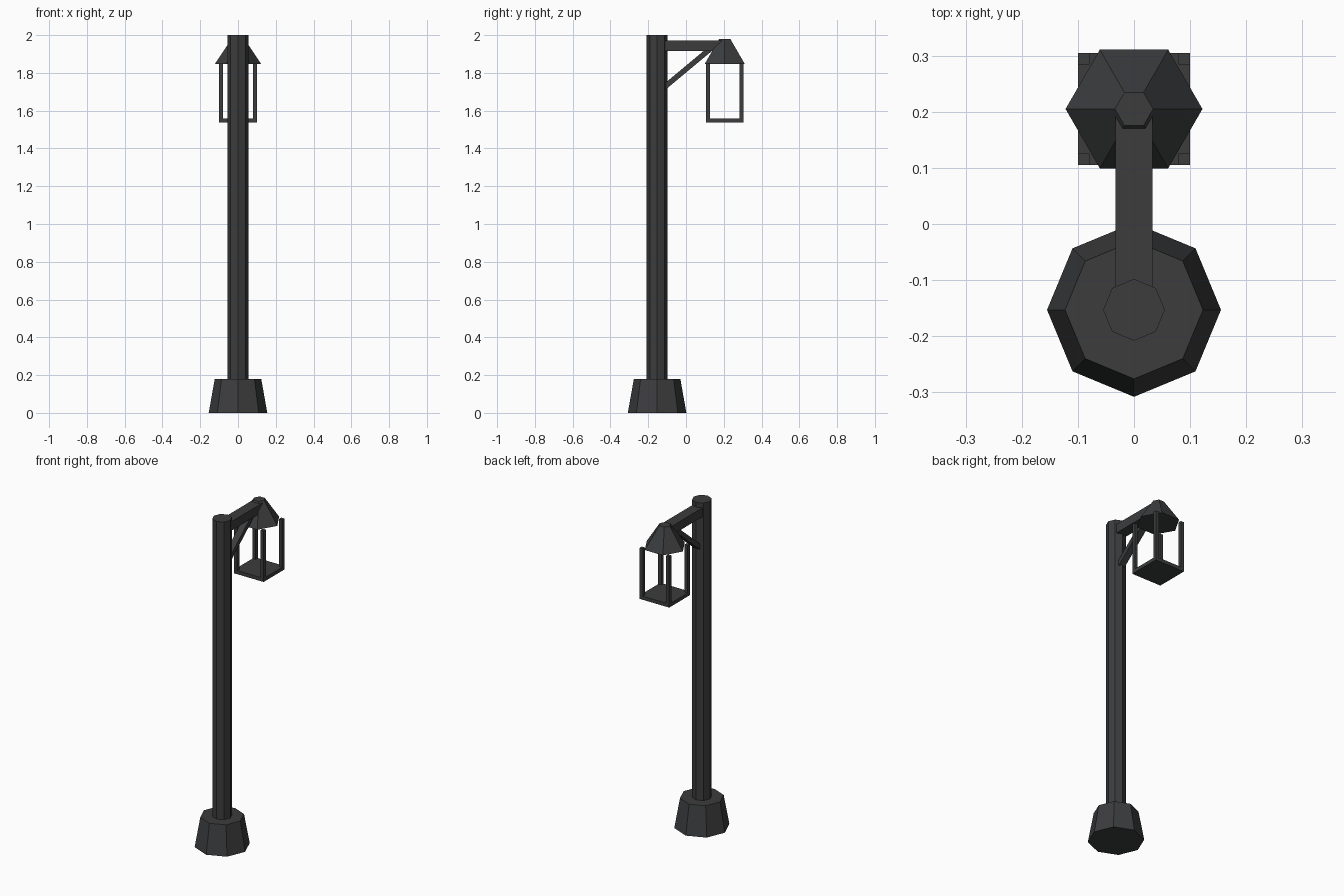
import bpy
from math import atan2, hypot

if "Cube" in bpy.data.objects:
    bpy.data.objects.remove(bpy.data.objects["Cube"])

iron = bpy.data.materials.new("dark_iron")
iron.diffuse_color = (0.045, 0.046, 0.048, 1)
iron.use_nodes = True
iron.node_tree.nodes["Principled BSDF"].inputs["Base Color"].default_value = iron.diffuse_color

POLE_Y, LAMP_Y = -0.153, 0.205


def finish(name):
    o = bpy.context.object
    o.name = name
    o.data.materials.append(iron)
    return o


def prism(name, sides, r1, r2, y, z0, z1):
    """Tapered prism with a corner pointing along +x."""
    bpy.ops.mesh.primitive_cone_add(vertices=sides, radius1=r1, radius2=r2,
                                    depth=z1 - z0, location=(0, y, (z0 + z1) / 2))
    o = finish(name)
    if sides == 6:
        o.rotation_euler.z = 3.14159265 / 6
    return o


def box(name, size, loc, tilt=0):
    bpy.ops.mesh.primitive_cube_add(size=1, location=loc, rotation=(tilt, 0, 0))
    o = finish(name)
    o.scale = size
    return o


# Base and pole
prism("base", 8, 0.155, 0.123, POLE_Y, 0, 0.18)
prism("pole", 8, 0.055, 0.055, POLE_Y, 0.17, 2.0)

# Arm and diagonal brace
box("arm", (0.066, 0.34, 0.055), (0, 0.03, 1.943))
(y0, z0), (y1, z1) = (-0.12, 1.72), (0.125, 1.924)
box("brace", (0.04, hypot(y1 - y0, z1 - z0), 0.028),
    (0, (y0 + y1) / 2, (z0 + z1) / 2), atan2(z1 - z0, y1 - y0))

# Lantern roof, floor and corner posts
prism("lantern_roof", 6, 0.122, 0.034, LAMP_Y, 1.848, 1.98)
box("lantern_floor", (0.2, 0.2, 0.022), (0, LAMP_Y, 1.548))
for sx in (-1, 1):
    for sy in (-1, 1):
        box("lantern_post", (0.021, 0.021, 0.298),
            (sx * 0.0895, LAMP_Y + sy * 0.0895, 1.70))
